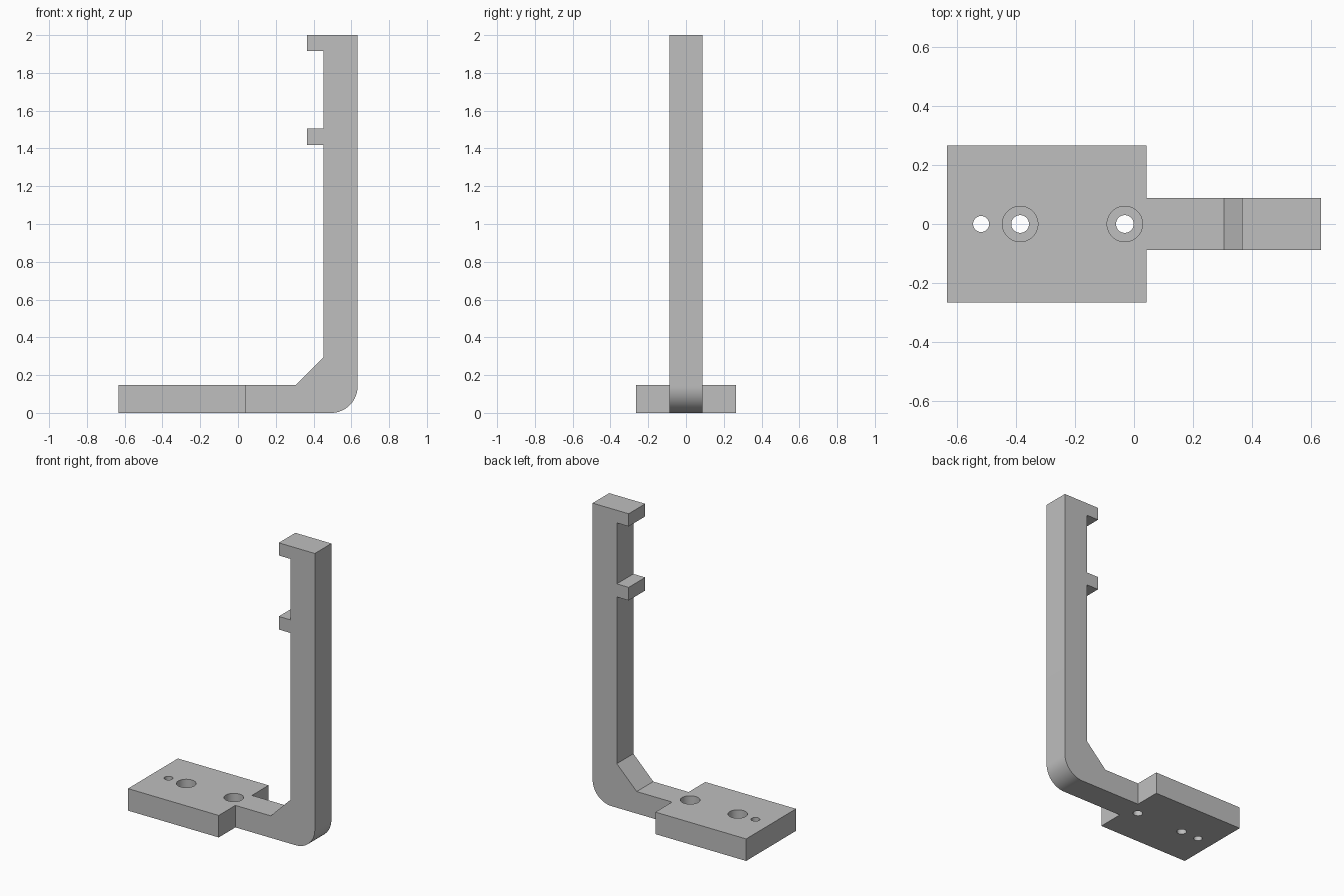
import bpy, bmesh, math

if "Cube" in bpy.data.objects:
    bpy.data.objects.remove(bpy.data.objects["Cube"], do_unlink=True)

grey = bpy.data.materials.new("plain_grey")
grey.use_nodes = True
COLOUR = (0.52, 0.52, 0.52, 1)
grey.diffuse_color = COLOUR
grey.node_tree.nodes["Principled BSDF"].inputs["Base Color"].default_value = COLOUR

THICK = 0.148       # base thickness
STEP_X = 0.042      # where the plate narrows to the arm


def make_object(name, bm):
    bmesh.ops.recalc_face_normals(bm, faces=bm.faces)
    mesh = bpy.data.meshes.new(name)
    bm.to_mesh(mesh)
    bm.free()
    mesh.materials.append(grey)
    obj = bpy.data.objects.new(name, mesh)
    bpy.context.collection.objects.link(obj)
    return obj


def extrude_profile(name, points, half_width):
    """Extrude an x-z outline symmetrically along y."""
    bm = bmesh.new()
    face = bm.faces.new([bm.verts.new((x, -half_width, z)) for x, z in points])
    new = bmesh.ops.extrude_face_region(bm, geom=[face])["geom"]
    verts = [v for v in new if isinstance(v, bmesh.types.BMVert)]
    bmesh.ops.translate(bm, vec=(0, 2 * half_width, 0), verts=verts)
    return make_object(name, bm)


def add_lathe(bm, x, profile, sides=48):
    """Add a closed turned solid from (radius, z) pairs."""
    rings = [[bm.verts.new((x + r * math.cos(2 * math.pi * i / sides),
                            r * math.sin(2 * math.pi * i / sides), z))
              for i in range(sides)] for r, z in profile]
    for a, b in zip(rings, rings[1:]):
        for i in range(sides):
            j = (i + 1) % sides
            bm.faces.new((a[i], a[j], b[j], b[i]))
    bm.faces.new(rings[0])
    bm.faces.new(rings[-1])


def smooth(obj):
    bpy.ops.object.select_all(action='DESELECT')
    obj.select_set(True)
    bpy.context.view_layer.objects.active = obj
    bpy.ops.object.shade_smooth_by_angle(angle=math.radians(30))


# Mounting plate
plate = extrude_profile("mounting_plate",
                        [(-0.633, 0), (STEP_X, 0), (STEP_X, THICK), (-0.633, THICK)], 0.265)

# Two counterbored screw holes and one plain pin hole
bm = bmesh.new()
for x in (-0.385, -0.031):
    add_lathe(bm, x, [(0.03, -0.1), (0.03, 0.059), (0.06, 0.059), (0.06, 0.25)])
add_lathe(bm, -0.517, [(0.027, -0.1), (0.027, 0.25)])
cutter = make_object("hole_cutter", bm)
cutter.hide_render = True
holes = plate.modifiers.new("holes", 'BOOLEAN')
holes.operation = 'DIFFERENCE'
holes.solver = 'EXACT'
holes.object = cutter
bpy.context.view_layer.objects.active = plate
bpy.ops.object.modifier_apply(modifier=holes.name)
bpy.data.objects.remove(cutter, do_unlink=True)
smooth(plate)

# Upright arm with rounded heel, inner gusset and two hooks
R, BACK, INNER, TIP = 0.14, 0.633, 0.453, 0.365
heel = [(BACK - R + R * math.sin(a), R - R * math.cos(a))
        for a in (math.pi / 2 * i / 16 for i in range(17))]
outline = [(STEP_X, 0)] + heel + [
    (BACK, 2), (TIP, 2), (TIP, 1.915), (INNER, 1.915),
    (INNER, 1.505), (TIP, 1.505), (TIP, 1.417), (INNER, 1.417),
    (INNER, 0.296), (0.305, THICK), (STEP_X, THICK)]
arm = extrude_profile("upright_arm", outline, 0.088)
smooth(arm)
